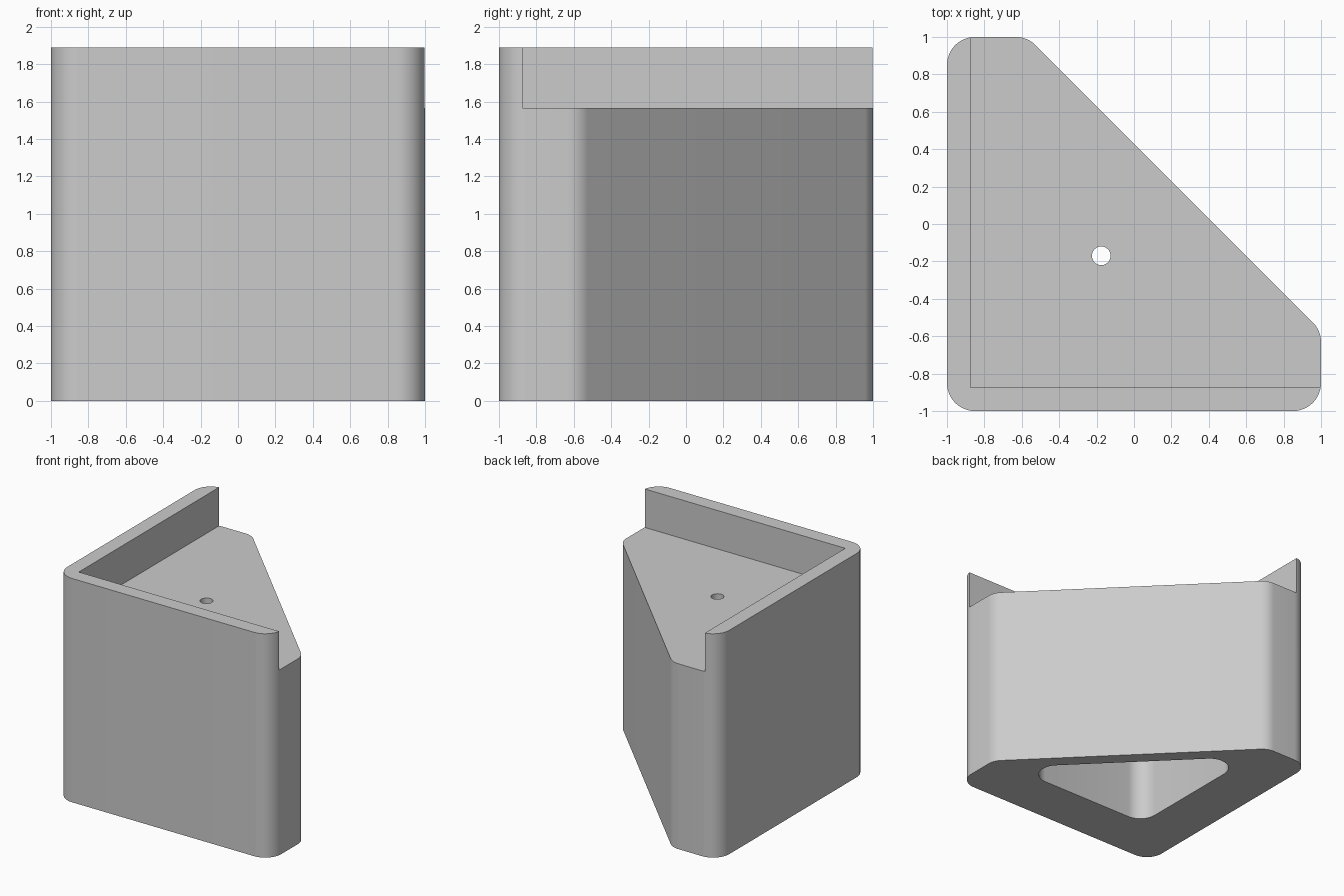
import bpy, bmesh, math
from mathutils import Vector

default = bpy.data.objects.get("Cube")
if default:
    bpy.data.objects.remove(default, do_unlink=True)

grey = bpy.data.materials.new("light grey")
grey.use_nodes = True
grey.diffuse_color = (0.6, 0.6, 0.6, 1)
grey.node_tree.nodes["Principled BSDF"].inputs["Base Color"].default_value = (0.6, 0.6, 0.6, 1)


def rounded(corners, radius, steps=12):
    """Fillet every corner of a counter-clockwise convex outline."""
    points = []
    for i, c in enumerate(corners):
        c = Vector(c)
        a = (Vector(corners[i - 1]) - c).normalized()
        b = (Vector(corners[(i + 1) % len(corners)]) - c).normalized()
        half = a.angle(b) / 2
        centre = c + (a + b).normalized() * radius / math.sin(half)
        start = c + a * radius / math.tan(half) - centre
        turn = math.pi - 2 * half
        for k in range(steps + 1):
            t = turn * k / steps
            points.append(centre + Vector((start.x * math.cos(t) - start.y * math.sin(t),
                                           start.x * math.sin(t) + start.y * math.cos(t))))
    return points


def prism(name, outline, bottom, top):
    bm = bmesh.new()
    face = bm.faces.new([bm.verts.new((p[0], p[1], bottom)) for p in outline])
    side = bmesh.ops.extrude_face_region(bm, geom=[face])["geom"]
    bmesh.ops.translate(bm, vec=(0, 0, top - bottom),
                        verts=[v for v in side if isinstance(v, bmesh.types.BMVert)])
    bmesh.ops.recalc_face_normals(bm, faces=bm.faces)
    mesh = bpy.data.meshes.new(name)
    bm.to_mesh(mesh)
    bm.free()
    obj = bpy.data.objects.new(name, mesh)
    bpy.context.collection.objects.link(obj)
    mesh.materials.append(grey)
    return obj


HEIGHT, SHELF = 1.89, 1.565

# Corner block with a chamfered back
block = prism("corner_block", rounded(
    [(-1, -1), (1, -1), (1, -0.57), (-0.57, 1), (-1, 1)], 0.15), 0, HEIGHT)

# Cutters: step behind the raised lip, hollow underside, screw hole
step = prism("step_cutter", [(-0.875, -0.875), (2, -0.875), (2, 2), (-0.875, 2)], SHELF, 3)
pocket = prism("pocket_cutter", rounded(
    [(-0.56, -0.56), (0.825, -0.56), (-0.56, 0.825)], 0.15), -1, 1.4)
hole = prism("hole_cutter", [(-0.175 + 0.05 * math.cos(a), -0.17 + 0.05 * math.sin(a))
             for a in (math.tau * k / 32 for k in range(32))], 1, 2)

bpy.context.view_layer.objects.active = block
for cutter in (step, pocket, hole):
    cutter.hide_render = True
    mod = block.modifiers.new(cutter.name, 'BOOLEAN')
    mod.operation = 'DIFFERENCE'
    mod.solver = 'EXACT'
    mod.object = cutter
    bpy.ops.object.modifier_apply(modifier=mod.name)
    bpy.data.objects.remove(cutter, do_unlink=True)

bpy.ops.object.select_all(action='DESELECT')
block.select_set(True)
bpy.ops.object.shade_smooth_by_angle(angle=math.radians(30))
